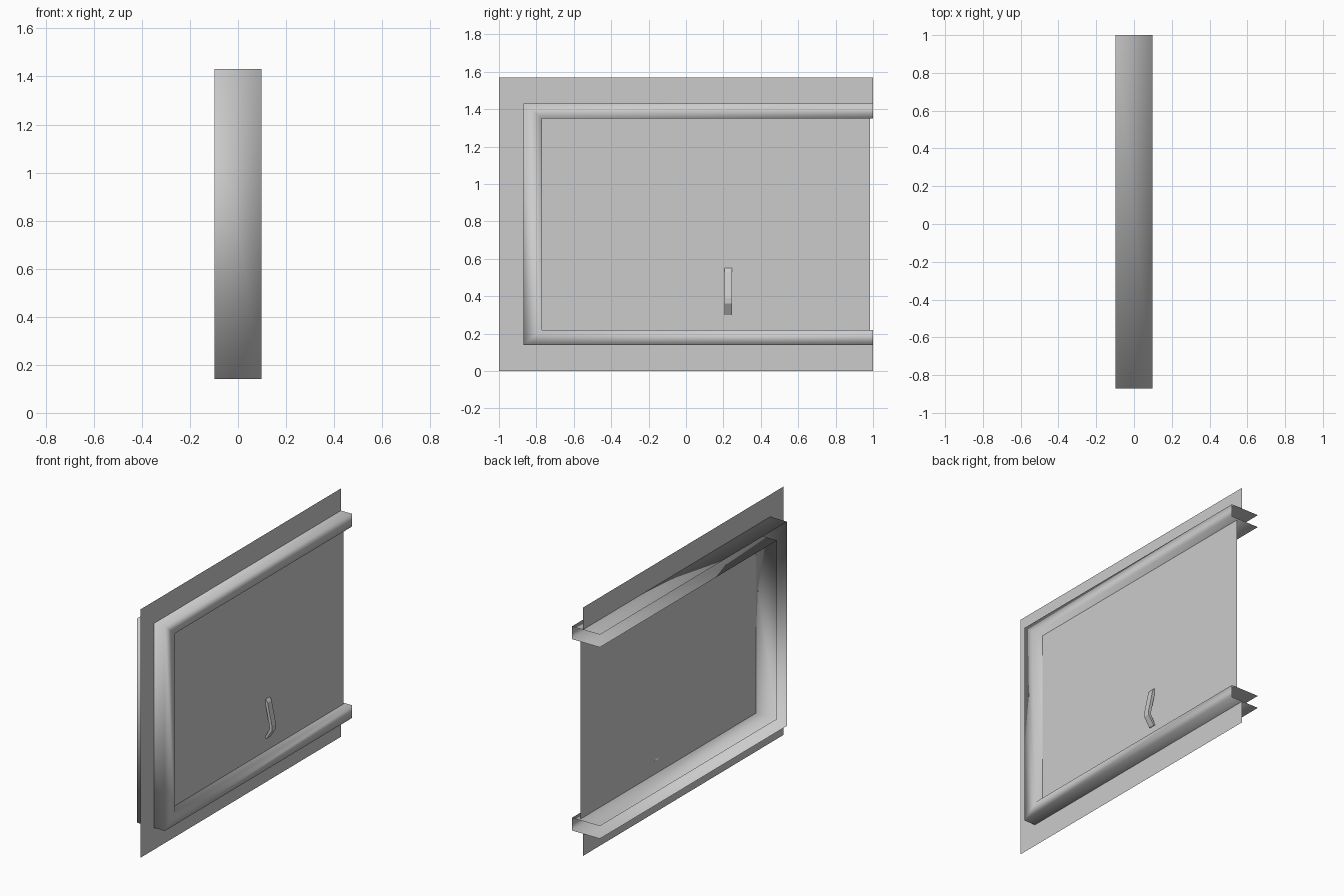
import bpy

if "Cube" in bpy.data.objects:
    bpy.data.objects.remove(bpy.data.objects["Cube"])

PLANE_X, PANEL_X, DEPTH = 0.02, 0.048, 0.098


def make(name, verts, faces, smooth=False):
    mesh = bpy.data.meshes.new(name)
    mesh.from_pydata(verts, [], faces)
    mesh.update()
    ob = bpy.data.objects.new(name, mesh)
    bpy.context.collection.objects.link(ob)
    for p in mesh.polygons:
        p.use_smooth = smooth
    return ob


# C-shaped paths (y, z), open at the y = 1 end
border = [(1, 1.57), (-1, 1.57), (-1, 0), (1, 0)]
outer = [(1, 1.43), (-0.87, 1.43), (-0.87, 0.14), (1, 0.14)]
inner = [(1, 1.35), (-0.77, 1.35), (-0.77, 0.22), (1, 0.22)]


def loft(name, rails, smooth=False):
    """Bridge a series of (x, path) rails with quads."""
    n = len(rails[0][1])
    verts = [(x, y, z) for x, path in rails for y, z in path]
    faces = [(r * n + i, r * n + i + 1, (r + 1) * n + i + 1, (r + 1) * n + i)
             for r in range(len(rails) - 1) for i in range(n - 1)]
    return make(name, verts, faces, smooth)


# Thin wall sheet around the opening
loft("wall_sheet", [(PLANE_X, border), (PLANE_X, outer)])

# Channel frame: outer wall, front face, inner wall, open at the back
loft("channel_frame", [(-DEPTH, outer), (DEPTH, outer),
                       (DEPTH, inner), (-DEPTH, inner)], smooth=True)

# Flat door panel inside the frame
make("door_panel", [(PANEL_X, -0.77, 0.22), (PANEL_X, 0.985, 0.22),
                    (PANEL_X, 0.985, 1.35), (PANEL_X, -0.77, 1.35)], [(0, 1, 2, 3)])

# Bent handle: side profile (x, z) extruded along y
profile = [(0.05, 0.55), (0.064, 0.53), (0.094, 0.39), (0.094, 0.36), (0.056, 0.30),
           (0.045, 0.305), (0.076, 0.365), (0.076, 0.385), (0.05, 0.51)]
n = len(profile)
verts = [(x, y, z) for y in (0.205, 0.245) for x, z in profile]
faces = [tuple(range(n)), tuple(range(2 * n - 1, n - 1, -1))]
faces += [(i, i + n, (i + 1) % n + n, (i + 1) % n) for i in range(n)]
make("door_handle", verts, faces)
